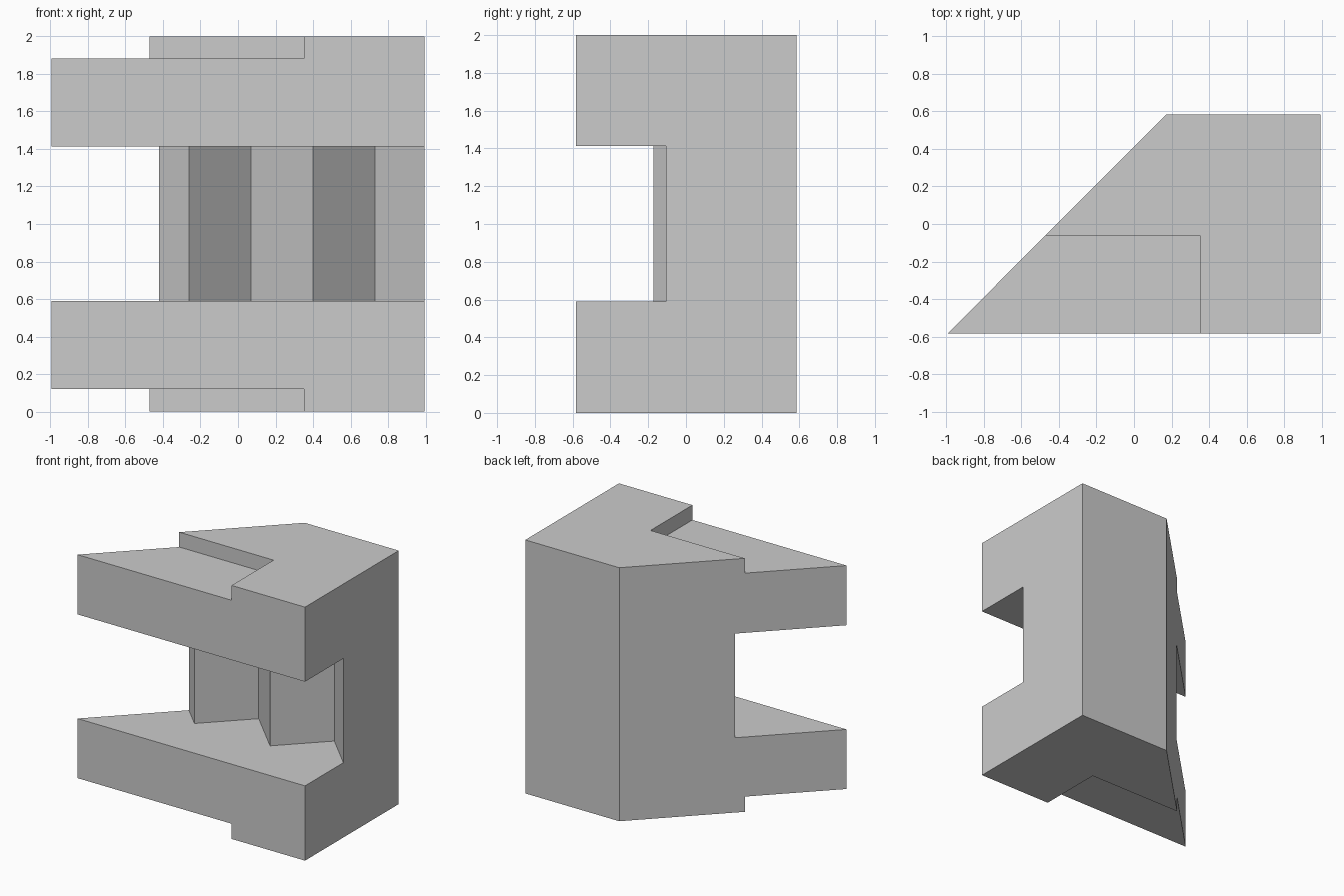
import bpy
import bmesh

cube = bpy.data.objects.get("Cube")
if cube:
    bpy.data.objects.remove(cube, do_unlink=True)

grey = bpy.data.materials.new("light_grey")
grey.use_nodes = True
colour = (0.6, 0.6, 0.6, 1)
grey.diffuse_color = colour
grey.node_tree.nodes["Principled BSDF"].inputs["Base Color"].default_value = colour


def prism(name, outline, z0, z1):
    """Extrude a plan outline from z0 up to z1."""
    bm = bmesh.new()
    base = bm.faces.new([bm.verts.new((x, y, z0)) for x, y in outline])
    top = bmesh.ops.extrude_face_region(bm, geom=[base])["geom"]
    verts = [g for g in top if isinstance(g, bmesh.types.BMVert)]
    bmesh.ops.translate(bm, verts=verts, vec=(0, 0, z1 - z0))
    bmesh.ops.recalc_face_normals(bm, faces=bm.faces)
    mesh = bpy.data.meshes.new(name)
    bm.to_mesh(mesh)
    bm.free()
    mesh.materials.append(grey)
    obj = bpy.data.objects.new(name, mesh)
    bpy.context.scene.collection.objects.link(obj)
    return obj


def cut(target, cutter):
    """Subtract the cutter from the target, then discard it."""
    cutter.hide_render = True
    mod = target.modifiers.new("cut", 'BOOLEAN')
    mod.operation = 'DIFFERENCE'
    mod.solver = 'EXACT'
    mod.object = cutter
    bpy.context.view_layer.objects.active = target
    bpy.ops.object.modifier_apply(modifier=mod.name)
    bpy.data.objects.remove(cutter, do_unlink=True)


# Block with one slanted side
block = prism("notched_block",
              [(-0.993, -0.583), (0.993, -0.583), (0.993, 0.585), (0.173, 0.585)], 0, 2)

# Front slot with a zigzag back wall at 45 degrees
peak, valley, step = -0.172, 0.158, 0.33
zigzag = [(1.06 - i * step, valley if i % 2 else peak) for i in range(6)]
slot = [(-1.3, -0.9), (1.3, -0.9), (1.3, peak)] + zigzag + [(-1.3, valley)]
cut(block, prism("slot_cutter", slot, 0.59, 1.412))

# Shallow corner recesses in the top and bottom
recess = [(-1.3, -0.9), (0.352, -0.9), (0.352, -0.06), (-1.3, -0.06)]
for z0, z1 in ((-0.2, 0.12), (1.883, 2.2)):
    cut(block, prism("recess_cutter", recess, z0, z1))
